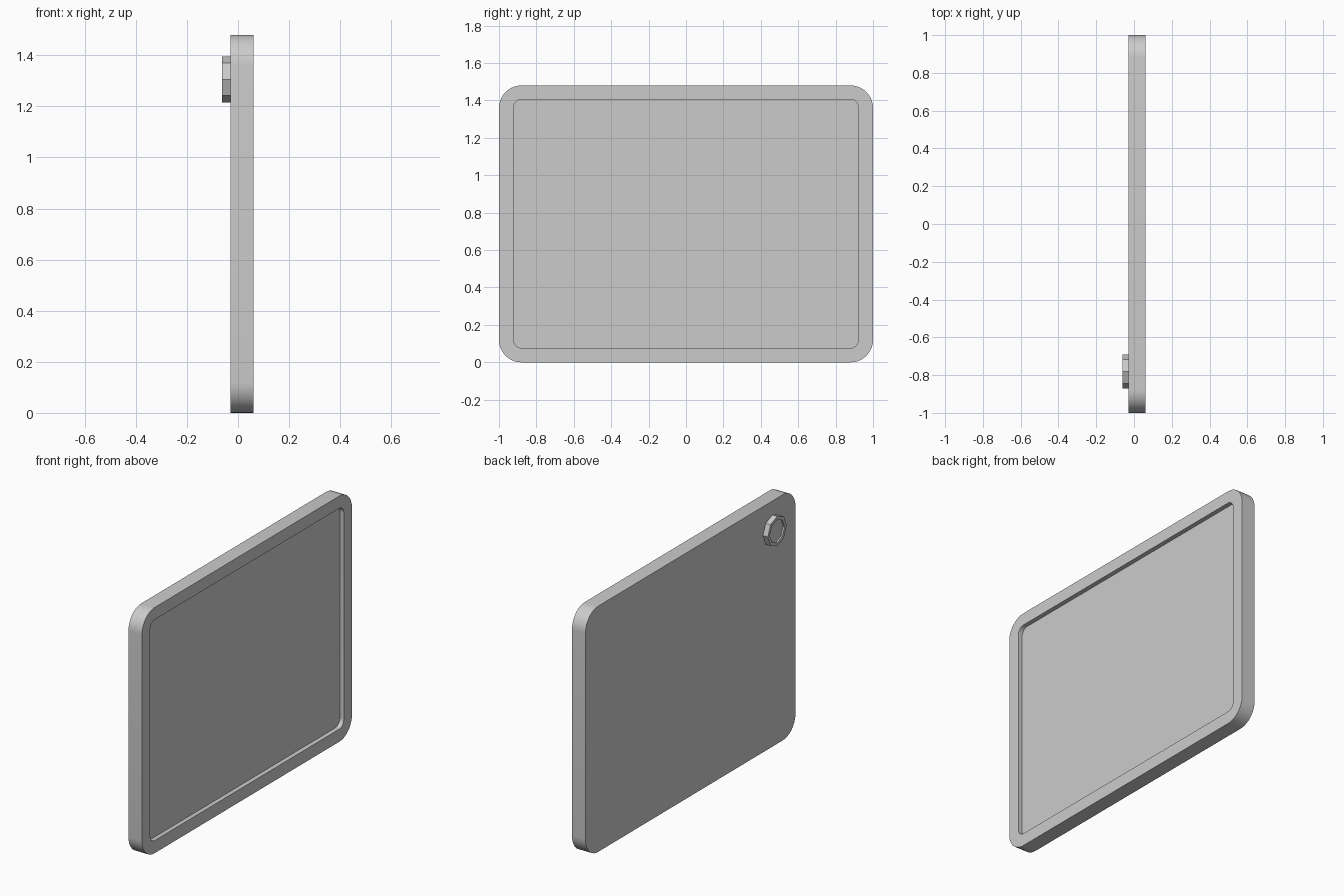
import bpy, bmesh
from math import pi, sin, cos

if "Cube" in bpy.data.objects:
    bpy.data.objects.remove(bpy.data.objects["Cube"])


def rounded_rect(half_y, z0, z1, r, seg=10):
    """Outline in the YZ plane, counter-clockwise seen from +x."""
    pts = []
    corners = [(half_y - r, z1 - r), (-half_y + r, z1 - r),
               (-half_y + r, z0 + r), (half_y - r, z0 + r)]
    for q, (cy, cz) in enumerate(corners):
        for i in range(seg + 1):
            a = (q + i / seg) * pi / 2
            pts.append((cy + r * cos(a), cz + r * sin(a)))
    return pts


def octagon(cy, cz, r):
    return [(cy + r * cos(i * pi / 4), cz + r * sin(i * pi / 4)) for i in range(8)]


def stacked_solid(name, layers):
    """Joins outlines placed at successive x positions and caps both ends."""
    bm = bmesh.new()
    loops = [[bm.verts.new((x, y, z)) for y, z in pts] for x, pts in layers]
    n = len(loops[0])
    for a, b in zip(loops, loops[1:]):
        for i in range(n):
            j = (i + 1) % n
            bm.faces.new((a[i], a[j], b[j], b[i]))
    bm.faces.new(loops[0][::-1])
    bm.faces.new(loops[-1])
    bmesh.ops.recalc_face_normals(bm, faces=bm.faces)
    mesh = bpy.data.meshes.new(name)
    bm.to_mesh(mesh)
    bm.free()
    obj = bpy.data.objects.new(name, mesh)
    bpy.context.collection.objects.link(obj)
    return obj


# Tablet body with a recessed screen on the +x side
outer = rounded_rect(1.0, 0.0, 1.48, 0.12)
inner = rounded_rect(0.922, 0.076, 1.406, 0.045)
body = stacked_solid("tablet_body", [
    (-0.03, outer), (0.06, outer), (0.06, inner), (0.033, inner)])
bpy.context.view_layer.objects.active = body
body.select_set(True)
bpy.ops.object.shade_smooth_by_angle(angle=pi / 6)

# Low-poly camera ring with a shallow lens recess on the -x side
ring = octagon(-0.78, 1.306, 0.09)
lens = octagon(-0.78, 1.306, 0.07)
stacked_solid("camera_lens", [
    (-0.03, ring), (-0.062, ring), (-0.062, lens), (-0.052, lens)])
